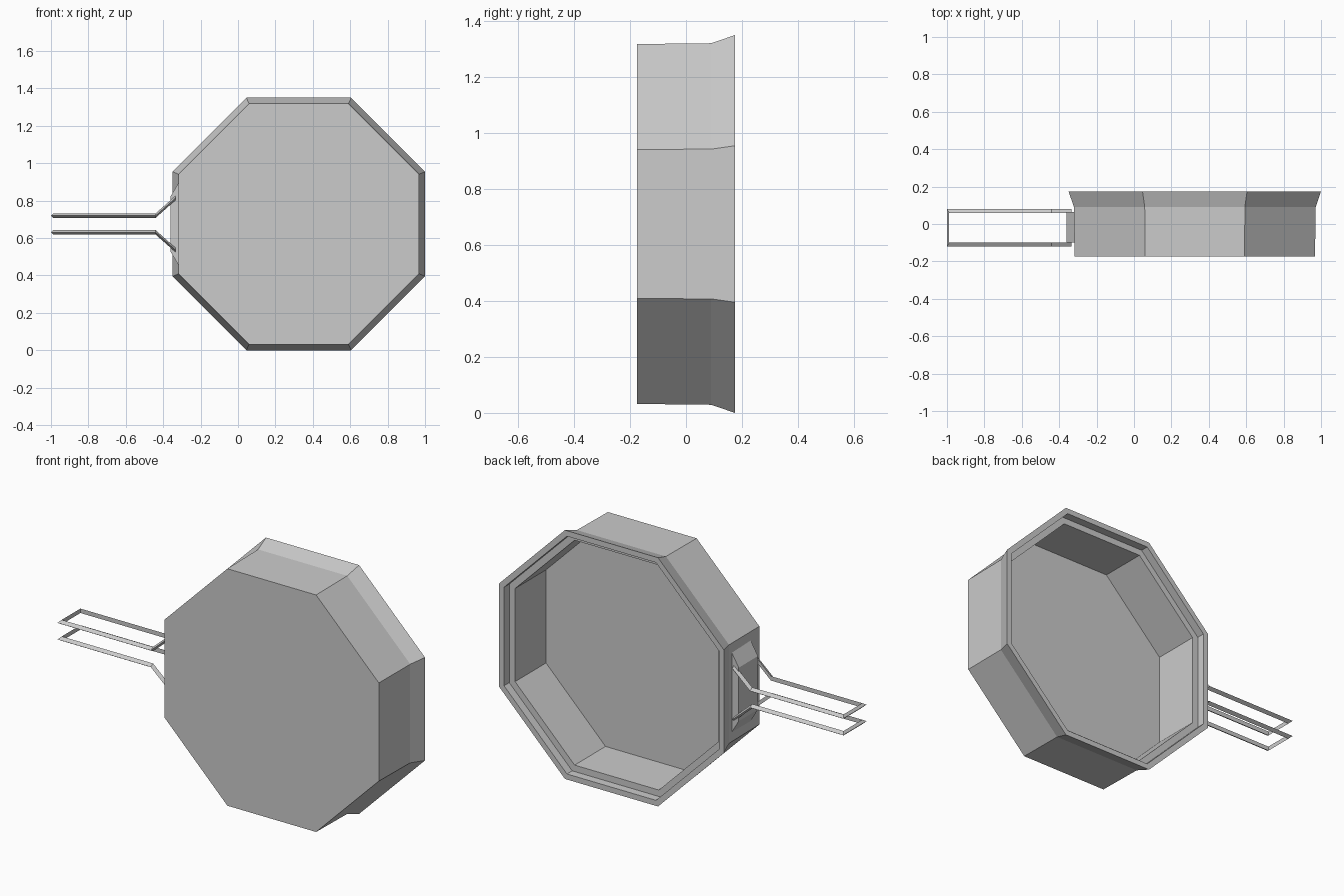
import bpy, bmesh, math

if "Cube" in bpy.data.objects:
    bpy.data.objects.remove(bpy.data.objects["Cube"], do_unlink=True)

metal = bpy.data.materials.new("grey metal")
metal.use_nodes = True
GREY = (0.6, 0.6, 0.6, 1)
metal.diffuse_color = GREY
metal.node_tree.nodes["Principled BSDF"].inputs["Base Color"].default_value = GREY


def bridge(name, rings, ring_closed=True):
    """Skin a list of equal-length vertex rings and cap both ends."""
    bm = bmesh.new()
    rows = [[bm.verts.new(p) for p in ring] for ring in rings]
    n = len(rows[0])
    for a, b in zip(rows, rows[1:]):
        for i in range(n):
            j = (i + 1) % n
            bm.faces.new((a[i], a[j], b[j], b[i]))
    bm.faces.new(rows[0])
    bm.faces.new(rows[-1])
    bmesh.ops.recalc_face_normals(bm, faces=bm.faces)
    mesh = bpy.data.meshes.new(name)
    bm.to_mesh(mesh)
    bm.free()
    mesh.materials.append(metal)
    obj = bpy.data.objects.new(name, mesh)
    bpy.context.collection.objects.link(obj)
    return obj


# Octagonal pan: (apothem, y) from the outside base, over the rim, to the inner floor
CX, CZ = 0.325, 0.675
profile = [(0.643, -0.175), (0.646, 0.09), (0.675, 0.175), (0.645, 0.175),
           (0.645, 0.13), (0.61, 0.13), (0.61, -0.135)]


def octagon(apothem, y):
    r = apothem / math.cos(math.pi / 8)
    angles = [math.pi / 8 + k * math.pi / 4 for k in range(8)]
    return [(CX + r * math.cos(a), y, CZ + r * math.sin(a)) for a in angles]


bridge("pan_body", [octagon(a, y) for a, y in profile])

# Mounting plate with sloped upper and lower ends
plate = []
for x, half in ((-0.315, 0.225), (-0.362, 0.145)):
    plate.append([(x, y, CZ + s * half)
                  for y, s in ((-0.10, -1), (0.065, -1), (0.065, 1), (-0.10, 1))])
bridge("handle_plate", plate)

# Two wire loops with a triangular section pointing outwards, mirrored in height
MID_Y = -0.02


def wire_loop(name, side):
    half_path = [(-0.333, 0.14, 0), (-0.44, 0.045, 0), (-1.0, 0.045, 0.012)]
    stations = [(p, 1) for p in half_path] + [(p, -1) for p in reversed(half_path)]
    rings = []
    for (x, h, inset), s in stations:
        z = CZ + side * h
        rings.append([(x, MID_Y + s * 0.10, z),
                      (x + inset, MID_Y + s * 0.08, z + 0.012),
                      (x + inset, MID_Y + s * 0.08, z - 0.012)])
    bridge(name, rings)


wire_loop("upper_handle_wire", 1)
wire_loop("lower_handle_wire", -1)
